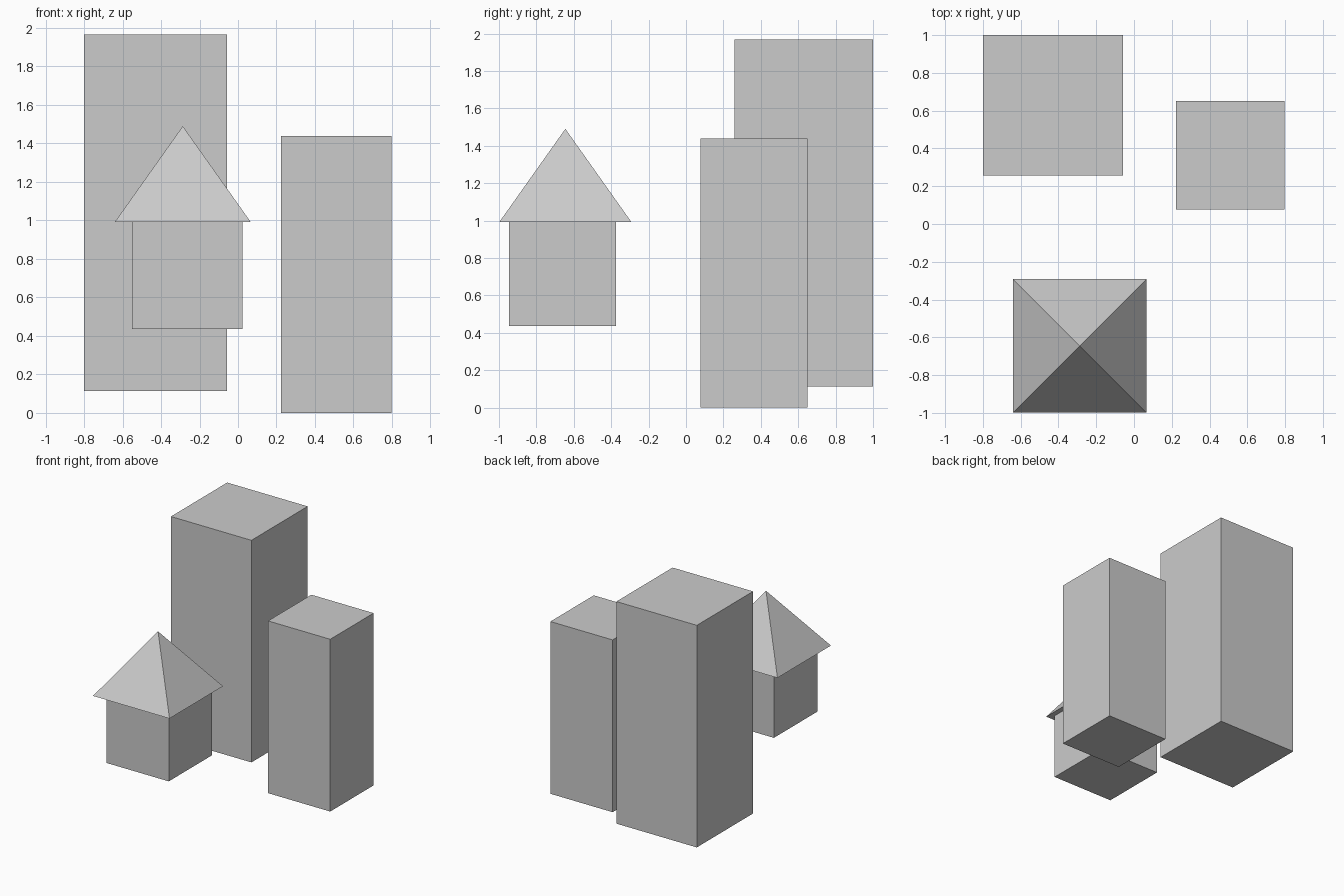
import bpy
from math import pi, sqrt

if "Cube" in bpy.data.objects:
    bpy.data.objects.remove(bpy.data.objects["Cube"])


def box(name, x, y, z):
    """Box spanning the given (min, max) ranges."""
    spans = (x, y, z)
    bpy.ops.mesh.primitive_cube_add(size=1, location=[(a + b) / 2 for a, b in spans])
    ob = bpy.context.object
    ob.name = name
    ob.scale = [b - a for a, b in spans]
    bpy.ops.object.transform_apply(location=False, rotation=False, scale=True)
    return ob


# Two towers
box("tall_tower", (-0.80, -0.057), (0.258, 1.0), (0.113, 1.967))
box("short_tower", (0.223, 0.797), (0.078, 0.65), (0.0, 1.438))

# Small house body
box("house_body", (-0.55, 0.023), (-0.946, -0.374), (0.436, 1.005))

# Pyramid roof with overhanging eaves
width, base, apex = 0.706, 0.992, 1.49
bpy.ops.mesh.primitive_cone_add(
    vertices=4, radius1=width / sqrt(2), radius2=0, depth=apex - base,
    location=(-0.287, -0.645, (base + apex) / 2), rotation=(0, 0, pi / 4))
bpy.context.object.name = "house_roof"
